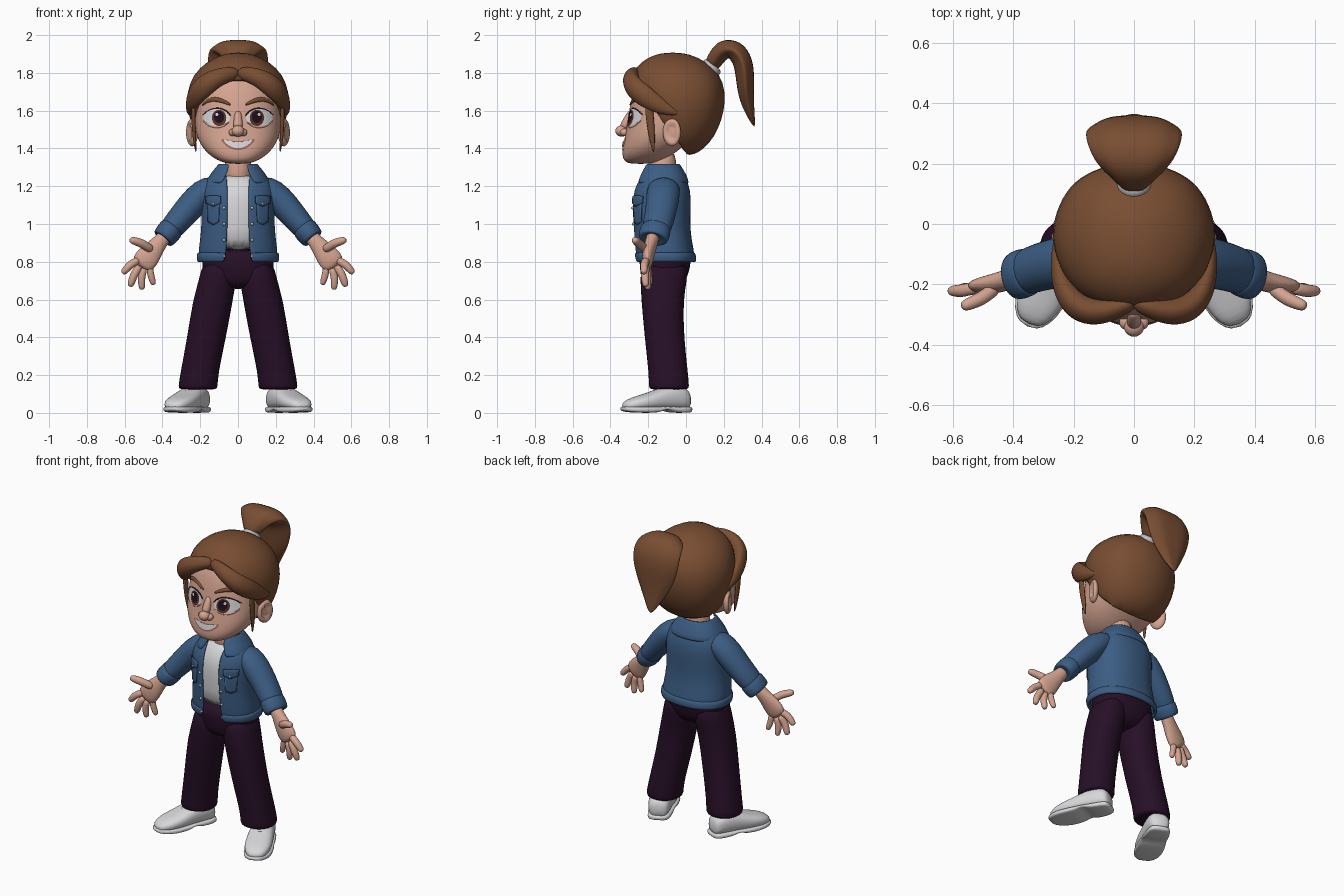
import bpy, bmesh, math
from mathutils import Vector, Matrix
from mathutils.bvhtree import BVHTree

if "Cube" in bpy.data.objects:
    bpy.data.objects.remove(bpy.data.objects["Cube"])


def material(name, rgb):
    m = bpy.data.materials.new(name)
    m.use_nodes = True
    m.diffuse_color = (*rgb, 1)
    bsdf = m.node_tree.nodes["Principled BSDF"]
    bsdf.inputs["Base Color"].default_value = (*rgb, 1)
    bsdf.inputs["Roughness"].default_value = 0.8
    return m


SKIN = material("skin", (0.66, 0.37, 0.28))
LIP = material("lip", (0.36, 0.14, 0.11))
HAIR = material("brown_hair", (0.19, 0.075, 0.032))
DENIM = material("blue_denim", (0.045, 0.11, 0.23))
PLUM = material("dark_plum", (0.02, 0.005, 0.02))
WHITE = material("white", (0.68, 0.68, 0.7))
GREY = material("pale_grey", (0.5, 0.5, 0.53))
IRIS = material("iris_brown", (0.1, 0.03, 0.015))
DARK = material("near_black", (0.012, 0.004, 0.012))


def finish(name, bm, mat, mirror=False, subdiv=1, solid=0.0, offset=0.0):
    mesh = bpy.data.meshes.new(name)
    bm.to_mesh(mesh)
    bm.free()
    for p in mesh.polygons:
        p.use_smooth = True
    mesh.materials.append(mat)
    ob = bpy.data.objects.new(name, mesh)
    bpy.context.scene.collection.objects.link(ob)
    if mirror:
        ob.modifiers.new("mirror", "MIRROR")
    if solid:
        s = ob.modifiers.new("thickness", "SOLIDIFY")
        s.thickness, s.offset = solid, offset
    if subdiv:
        s = ob.modifiers.new("smooth", "SUBSURF")
        s.levels = s.render_levels = subdiv
    return ob


def power_point(angle, power):
    c, s = math.cos(angle), math.sin(angle)
    return (math.copysign(abs(c) ** (2 / power), c), math.copysign(abs(s) ** (2 / power), s))


def skin_rings(bm, rings, closed=True):
    n = len(rings[0])
    for lo, hi in zip(rings, rings[1:]):
        for i in range(n if closed else n - 1):
            j = (i + 1) % n
            bm.faces.new((lo[i], lo[j], hi[j], hi[i]))


def loft_mesh(rings, ref=(1, 0, 0), axis=None, n=16, power=2, ridge=0):
    """Tube through rings of (x, y, z, half width along ref, half depth)."""
    bm = bmesh.new()
    pts = [Vector(r[:3]) for r in rings]
    ref, loops = Vector(ref), []
    for i, (x, y, z, rw, rd) in enumerate(rings):
        t = Vector(axis) if axis else pts[min(i + 1, len(pts) - 1)] - pts[max(i - 1, 0)]
        t.normalize()
        a = (ref - t * ref.dot(t)).normalized()
        b = t.cross(a)
        loop = []
        for k in range(n):
            ang = math.tau * k / n
            c, s = power_point(ang, power)
            f = 1 + ridge * math.cos(ang * n / 4)
            loop.append(bm.verts.new(pts[i] + a * rw * c * f + b * rd * s * f))
        loops.append(loop)
    skin_rings(bm, loops)
    bm.faces.new(loops[0][::-1])
    bm.faces.new(loops[-1])
    bmesh.ops.recalc_face_normals(bm, faces=bm.faces)
    return bm


def loft(name, rings, mat, mirror=False, subdiv=1, **kw):
    return finish(name, loft_mesh(rings, **kw), mat, mirror, subdiv)


def rows(table):
    """Level rings from (height, half width, front y, back y)."""
    return [(0, (f + b) / 2, z, w, (b - f) / 2) for z, w, f, b in table]


def shell(name, table, mat, thick, n=36, power=2.3):
    """Garment wall open at the front; each row ends with half the gap."""
    bm, loops = bmesh.new(), []
    for z, w, f, b, gap in table:
        phi = math.asin((gap / w) ** (power / 2))
        loop = []
        for k in range(n + 1):
            c, s = power_point(-math.pi / 2 + phi + (math.tau - 2 * phi) * k / n, power)
            loop.append(bm.verts.new((w * c, (f + b) / 2 + s * (b - f) / 2, z)))
        loops.append(loop)
    skin_rings(bm, loops, closed=False)
    return finish(name, bm, mat, solid=thick)


def ball(name, centre, size, mat, mirror=False, turn=0):
    bm = bmesh.new()
    m = Matrix.Translation(centre) @ Matrix.Rotation(turn, 4, "Z") @ Matrix.Diagonal((*size, 1))
    bmesh.ops.create_uvsphere(bm, u_segments=20, v_segments=12, radius=1, matrix=m)
    return finish(name, bm, mat, mirror, 0)


def surface(ob):
    return BVHTree.FromObject(ob, bpy.context.evaluated_depsgraph_get())


def on(tree, x, z, lift=0.0):
    hit = tree.ray_cast(Vector((x, -1, z)), Vector((0, 1, 0)))[0]
    return Vector((x, (hit.y if hit else -0.2) - lift, z))


def plate(name, tree, outline, mat, lift, mirror=False, solid=0.0):
    """Thin patch that follows the surface behind it."""
    bm = bmesh.new()
    cx, cz = (sum(p[i] for p in outline) / len(outline) for i in (0, 1))
    loops = [[bm.verts.new(on(tree, cx + (x - cx) * f, cz + (z - cz) * f, lift))
              for x, z in outline] for f in (0.1, 0.4, 0.7, 1)]
    skin_rings(bm, loops)
    bm.faces.new(loops[0][::-1])
    bmesh.ops.recalc_face_normals(bm, faces=bm.faces)
    return finish(name, bm, mat, mirror, 0, solid)


def oval(cx, cz, rx, rz, bend=0.0, n=28):
    angs = [math.tau * k / n for k in range(n)]
    return [(cx + rx * math.cos(a), cz + rz * math.sin(a) + bend * math.cos(a) ** 2) for a in angs]


UP = (0, 0, 1)

# Head, nose and ears
head = loft("head", rows([
    (1.318, .05, -.30, -.18), (1.335, .11, -.333, -.12), (1.38, .172, -.34, -.05),
    (1.44, .212, -.33, .02), (1.50, .228, -.318, .08), (1.58, .23, -.305, .12),
    (1.68, .225, -.29, .15), (1.78, .19, -.25, .13), (1.86, .1, -.16, .04)]),
    SKIN, axis=UP, n=24, power=2.3, subdiv=2)
face = surface(head)
loft("nose_bridge", [(0, -.285, 1.6, .02, .02), (0, -.31, 1.55, .022, .022),
                     (0, -.335, 1.5, .03, .028)], SKIN)
ball("nose_tip", (0, -.34, 1.492), (.034, .034, .03), SKIN)
ball("nostrils", (.027, -.326, 1.485), (.022, .024, .02), SKIN, True)
ear = ball("ears", (.243, -.075, 1.485), (.026, .052, .074), SKIN, True, turn=-.45)
for v in ear.data.vertices:
    d = v.co - Vector((.243, -.075, 1.485))
    if d.x > 0 and (d.y / .045) ** 2 + (d.z / .07) ** 2 < .45:
        v.co.x -= .02
loft("neck", [(0, -.12, 1.2, .08, .08), (0, -.125, 1.28, .07, .07), (0, -.12, 1.4, .075, .075)], SKIN)

# Eyes, brows and mouth
plate("eye_whites", face, oval(.113, 1.562, .07, .047), WHITE, .003, True)
plate("irises", face, oval(.1, 1.562, .038, .043), IRIS, .005, True)
plate("pupils", face, oval(.1, 1.567, .027, .032), DARK, .007, True)
plate("eye_glints", face, oval(.112, 1.58, .008, .009, n=12), WHITE, .009, True)


def stroke(name, pts, mat, radius):
    mid = (len(pts) - 1) / 2
    ring = [(*on(face, x, z), radius * (1.15 - .7 * abs(i - mid) / mid), radius * .8)
            for i, (x, z) in enumerate(pts)]
    loft(name, ring, mat, True, ref=UP, n=8)


stroke("upper_lashes", [(.036, 1.57), (.06, 1.6), (.105, 1.614), (.15, 1.606), (.19, 1.575)], DARK, .007)
stroke("lower_lids", [(.045, 1.542), (.075, 1.518), (.115, 1.511), (.16, 1.523), (.185, 1.55)], SKIN, .008)
stroke("eyebrows", [(.035, 1.628), (.075, 1.65), (.12, 1.662), (.16, 1.655), (.192, 1.625)], HAIR, .014)
plate("lips", face, oval(0, 1.415, .088, .024, .03), LIP, .003)
plate("teeth", face, oval(0, 1.417, .076, .016, .028), WHITE, .006)

# Hair cap, cut along the hairline
bm = loft_mesh(rows([
    (1.365, .08, -.1, .03), (1.39, .16, -.16, .09), (1.46, .222, -.22, .15),
    (1.55, .256, -.25, .19), (1.65, .275, -.28, .21), (1.75, .258, -.295, .2),
    (1.83, .205, -.27, .15), (1.885, .12, -.2, .06), (1.908, .04, -.12, -.02)]),
    axis=UP, n=32, power=2.15, ridge=.006)
bmesh.ops.bisect_plane(bm, geom=bm.verts[:] + bm.edges[:] + bm.faces[:], plane_co=(0, -.28, 1.745),
                       plane_no=(0, .34, .25), clear_inner=True)
finish("hair_cap", bm, HAIR, solid=.035, offset=-1)

# Swept fringe, loose side locks, tie and ponytail
loft("fringe", [(-.005, -.255, 1.8, .03, .025), (.06, -.282, 1.792, .042, .035),
                (.125, -.295, 1.768, .052, .046), (.185, -.28, 1.725, .06, .05),
                (.228, -.225, 1.68, .06, .042), (.25, -.15, 1.63, .045, .028),
                (.256, -.08, 1.595, .024, .018), (.25, -.03, 1.585, .008, .008)],
     HAIR, True, ref=UP, ridge=.02, subdiv=2)
loft("side_locks", [(.235, -.2, 1.65, .012, .025), (.236, -.19, 1.55, .012, .022),
                    (.232, -.18, 1.46, .01, .018), (.222, -.172, 1.375, .004, .005)], HAIR, True, n=10)
loft("hair_tie", [(0, .115, 1.805, .05, .05), (0, .123, 1.814, .058, .058),
                  (0, .142, 1.837, .058, .058), (0, .15, 1.846, .045, .045)], GREY)
loft("ponytail", [(0, .13, 1.825, .04, .04), (0, .158, 1.88, .075, .048),
                  (0, .2, 1.93, .125, .058), (0, .262, 1.925, .152, .06),
                  (0, .305, 1.86, .16, .055), (0, .313, 1.77, .148, .05),
                  (0, .318, 1.68, .112, .043), (0, .335, 1.6, .065, .028),
                  (0, .362, 1.515, .012, .006)], HAIR, n=24, ridge=.035, subdiv=2)

# Trousers
loft("hips", rows([(.655, .07, -.19, -.05), (.69, .15, -.232, -.005), (.74, .186, -.243, .015),
                   (.8, .193, -.247, .028), (.875, .185, -.252, .03)]), PLUM, axis=UP, n=24, power=2.3)
loft("trouser_legs", [(.212, -.09, .122, .1, .104), (.212, -.09, .135, .106, .108),
                      (.207, -.092, .2, .101, .105), (.166, -.115, .4, .104, .105),
                      (.133, -.126, .6, .107, .112), (.108, -.118, .7, .1, .125),
                      (.1, -.113, .82, .085, .13)], PLUM, True, axis=UP, n=20, power=2.2)

# Shirt, jacket body, hem band and collar
loft("shirt", rows([(.855, .15, -.262, .0), (.98, .155, -.266, -.01), (1.1, .16, -.272, .0),
                    (1.18, .155, -.258, .0), (1.235, .115, -.222, -.03), (1.26, .075, -.195, -.06)]),
     WHITE, axis=UP, n=24, power=2.3)
jacket = shell("jacket_body", [
    (.81, .2, -.26, .04, .068), (.86, .203, -.268, .034, .06), (.98, .183, -.275, .01, .055),
    (1.1, .19, -.284, .02, .054), (1.18, .19, -.275, .015, .054), (1.24, .16, -.245, -.005, .058),
    (1.275, .11, -.212, -.03, .066), (1.29, .085, -.2, -.045, .07)], DENIM, .016)
shell("jacket_hem", [(.797, .207, -.263, .046, .072), (.825, .212, -.27, .046, .068),
                     (.85, .207, -.271, .039, .063)], DENIM, .018)
shell("collar", [(1.215, .168, -.268, .012, .085), (1.26, .142, -.245, -.005, .062),
                 (1.3, .108, -.222, -.03, .048), (1.318, .095, -.212, -.04, .05)], DENIM, .014)
front = surface(jacket)
plate("pocket_flaps", front, [(.092, 1.148), (.13, 1.15), (.168, 1.148), (.168, 1.11), (.13, 1.092),
                              (.092, 1.11)], DENIM, .008, True, .009)
plate("pocket_pouches", front, [(.098, 1.11), (.162, 1.11), (.158, 1.01), (.13, .995), (.102, 1.01)],
      DENIM, .005, True, .006)
for i, z in enumerate((.83, .915, 1.0, 1.085)):
    ball(f"jacket_buttons_{i + 1}", on(front, .074, z, .002), (.008, .008, .008), GREY, True)
ball("pocket_buttons", on(front, .13, 1.108, .012), (.007, .007, .007), GREY, True)

# Sleeves and turned-back cuffs
Y = (0, 1, 0)
loft("sleeves", [(.09, -.115, 1.2, .07, .05), (.155, -.118, 1.19, .09, .072),
                 (.215, -.123, 1.135, .09, .08), (.285, -.135, 1.055, .083, .073),
                 (.34, -.152, .99, .08, .067), (.385, -.17, .94, .073, .058)], DENIM, True, ref=Y)
loft("cuffs", [(.342, -.155, .988, .07, .058), (.35, -.158, .978, .084, .07),
               (.39, -.172, .93, .084, .066), (.4, -.175, .918, .074, .058),
               (.393, -.173, .926, .05, .042)], DENIM, True, ref=Y, axis=(.62, -.2, -.75))

# Hands: palm, then fingers from base to tip
loft("palms", [(.375, -.17, .95, .038, .04), (.415, -.183, .902, .034, .04),
               (.45, -.195, .86, .034, .056), (.488, -.203, .812, .03, .068),
               (.518, -.206, .772, .022, .058)], SKIN, True, ref=Y)
fingers = {
    "thumbs": ((.455, -.21, .862), (.51, -.25, .898), (.572, -.275, .918), .024),
    "index_fingers": ((.525, -.21, .81), (.57, -.222, .785), (.612, -.222, .738), .022),
    "middle_fingers": ((.52, -.21, .782), (.552, -.218, .728), (.572, -.212, .668), .022),
    "ring_fingers": ((.498, -.206, .768), (.512, -.208, .715), (.508, -.2, .652), .021),
    "little_fingers": ((.468, -.2, .775), (.462, -.198, .73), (.446, -.19, .678), .019)}
for name, (base, mid, tip, r) in fingers.items():
    base, mid, tip = Vector(base), Vector(mid), Vector(tip)
    path = [(base, 1), ((base + mid) / 2, 1), (mid, 1.02), ((mid + tip) / 2, .95),
            (mid.lerp(tip, .88), .8), (tip, .4)]
    loft(name, [(*p, r * f, r * f) for p, f in path], SKIN, True, ref=Y, n=10)

# Shoes: upper, sole and laces along a toed-out line
toe = Vector((.42, -.907, 0))
across = (.907, .42, 0)
heel = Vector((.19, .015, 0))


def along(u, half, low, top):
    p = heel + toe * u
    return (p.x, p.y, (low + top) / 2, half, (top - low) / 2)


loft("shoe_uppers", [along(*r) for r in [
    (.0, .045, .02, .1), (.025, .063, .015, .138), (.09, .07, .015, .148), (.15, .073, .015, .14),
    (.22, .08, .015, .112), (.29, .08, .015, .092), (.35, .062, .015, .074), (.382, .03, .02, .05)]],
    WHITE, True, ref=across, axis=toe, n=20, power=2.5)
loft("shoe_soles", [along(*r) for r in [
    (-.008, .045, .004, .032), (.02, .068, 0, .034), (.11, .074, 0, .034), (.135, .075, .016, .034),
    (.17, .078, .016, .034), (.195, .082, 0, .034), (.29, .087, 0, .034), (.355, .066, .004, .034),
    (.392, .03, .012, .034)]], WHITE, True, ref=across, axis=toe, n=20, power=4)
for i in range(4):
    u, z = .15 + .028 * i, .138 - .0115 * i
    c, side = heel + toe * u, Vector(across)
    bar = [c + side * (k * .042) + Vector((0, 0, z - .012 * abs(k))) for k in (-1, -.5, 0, .5, 1)]
    loft(f"shoe_laces_{i + 1}", [(*p, .007, .006) for p in bar], GREY, True, ref=UP, n=8)
